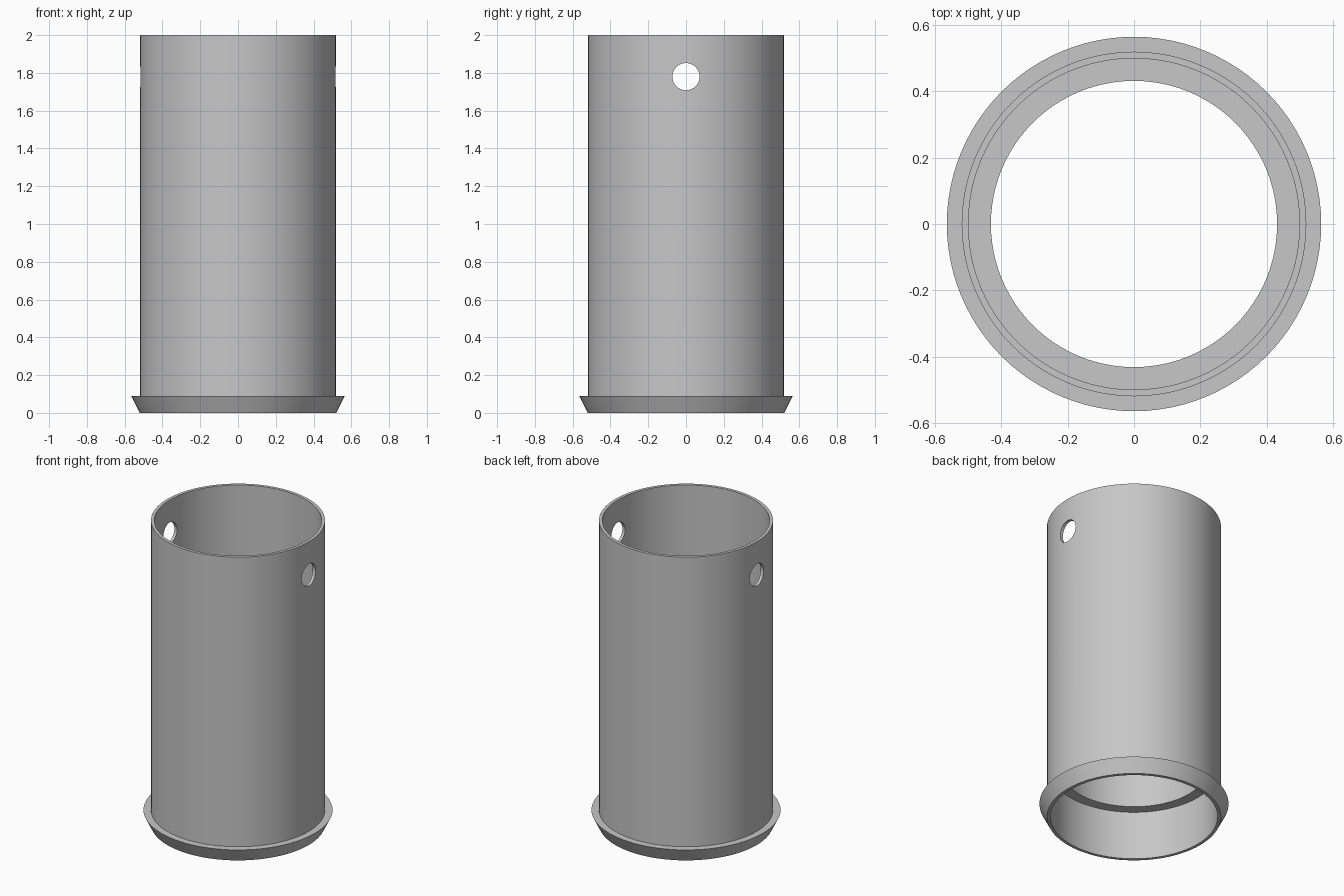
import bpy
import bmesh
import math

SEGMENTS = 96
HOLE_Z = 1.78
HOLE_RADIUS = 0.072

cube = bpy.data.objects.get("Cube")
if cube:
    bpy.data.objects.remove(cube, do_unlink=True)

grey = bpy.data.materials.new("plain grey")
grey.use_nodes = True
colour = (0.57, 0.57, 0.57, 1)
grey.diffuse_color = colour
grey.node_tree.nodes["Principled BSDF"].inputs["Base Color"].default_value = colour


def lathe(name, profile):
    """Revolve a closed (radius, height) profile around z."""
    bm = bmesh.new()
    rings = []
    for i in range(SEGMENTS):
        a = math.tau * i / SEGMENTS
        rings.append([bm.verts.new((r * math.cos(a), r * math.sin(a), z))
                      for r, z in profile])
    n = len(profile)
    for i, ring in enumerate(rings):
        nxt = rings[(i + 1) % SEGMENTS]
        for j in range(n):
            k = (j + 1) % n
            bm.faces.new((ring[j], nxt[j], nxt[k], ring[k]))
    bmesh.ops.recalc_face_normals(bm, faces=bm.faces)
    mesh = bpy.data.meshes.new(name)
    bm.to_mesh(mesh)
    bm.free()
    mesh.materials.append(grey)
    obj = bpy.data.objects.new(name, mesh)
    bpy.context.collection.objects.link(obj)
    return obj


# Tube with flared foot rim and a narrower collar inside
tube = lathe("flanged_tube", [
    (0.52, 0), (0.565, 0.09), (0.52, 0.09), (0.52, 2),
    (0.50, 2), (0.50, 0.64), (0.432, 0.64), (0.432, 0.32),
    (0.50, 0.32), (0.50, 0),
])

# Pin holes through both side walls
bpy.ops.mesh.primitive_cylinder_add(
    vertices=48, radius=HOLE_RADIUS, depth=1.4,
    location=(0, 0, HOLE_Z), rotation=(0, math.pi / 2, 0))
cutter = bpy.context.object
cutter.name = "pin_hole_cutter"
cutter.data.materials.append(grey)
cutter.hide_render = True

cut = tube.modifiers.new("pin holes", "BOOLEAN")
cut.operation = "DIFFERENCE"
cut.solver = "EXACT"
cut.object = cutter

bpy.ops.object.select_all(action="DESELECT")
tube.select_set(True)
bpy.context.view_layer.objects.active = tube
bpy.ops.object.modifier_apply(modifier=cut.name)
bpy.data.objects.remove(cutter, do_unlink=True)
bpy.ops.object.shade_smooth_by_angle(angle=math.radians(25))
